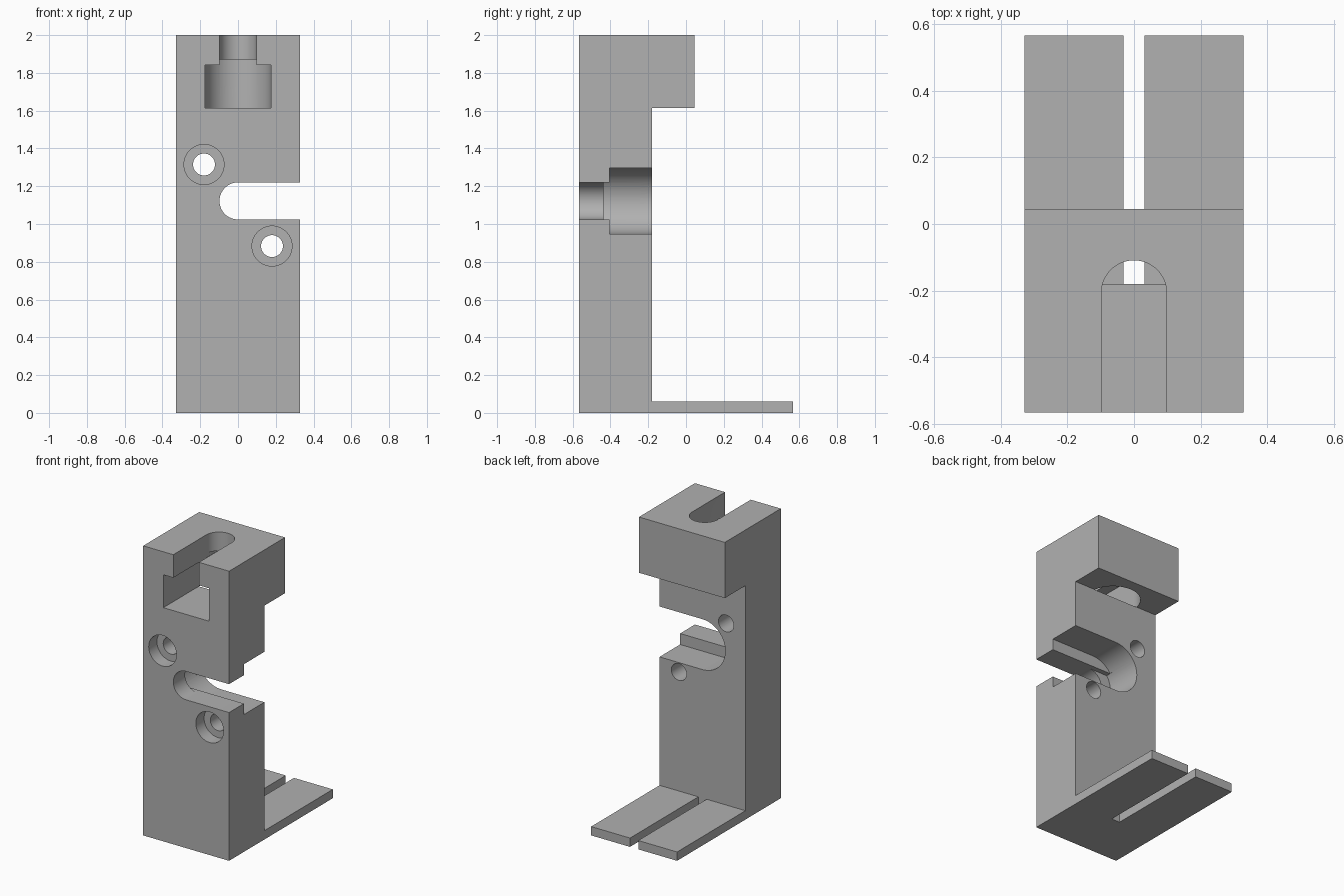
import bpy, bmesh, math

cube = bpy.data.objects.get("Cube")
if cube:
    bpy.data.objects.remove(cube, do_unlink=True)

HALF_W, FRONT, BACK, TOP = 0.328, -0.566, 0.566, 2.0
BODY_BACK, HEAD_BACK, HEAD_LOW, FOOT_TOP = -0.18, 0.045, 1.615, 0.061
FAR = 0.8                      # how far open-ended cutters reach

grey = bpy.data.materials.new("plain_grey")
grey.use_nodes = True
colour = (0.44, 0.44, 0.44, 1)
grey.diffuse_color = colour
grey.node_tree.nodes["Principled BSDF"].inputs["Base Color"].default_value = colour


def prism(name, outline, place, low, high):
    """Extrude a 2D outline from low to high; place maps (u, v, w) to xyz."""
    bm = bmesh.new()
    ends = [[bm.verts.new(place(u, v, w)) for u, v in outline] for w in (low, high)]
    bm.faces.new(ends[0])
    bm.faces.new(ends[1])
    n = len(outline)
    for i in range(n):
        j = (i + 1) % n
        bm.faces.new((ends[0][i], ends[0][j], ends[1][j], ends[1][i]))
    bmesh.ops.recalc_face_normals(bm, faces=bm.faces)
    mesh = bpy.data.meshes.new(name)
    bm.to_mesh(mesh)
    bm.free()
    mesh.materials.append(grey)
    obj = bpy.data.objects.new(name, mesh)
    bpy.context.collection.objects.link(obj)
    return obj


def circle(u, v, r, n=48):
    return [(u + r * math.cos(math.tau * i / n), v + r * math.sin(math.tau * i / n))
            for i in range(n)]


def slot(half, radius, n=32):
    """Channel open toward +u, closed by an arc about the origin at -u."""
    a = math.asin(half / radius)
    arc = [math.pi - a + 2 * a * i / n for i in range(n + 1)]
    return ([(FAR, half)] + [(radius * math.cos(t), radius * math.sin(t)) for t in arc]
            + [(FAR, -half)])


def along_y(u, v, w):
    return (u, w, v)


def cut(target, cutter):
    cutter.hide_render = True
    mod = target.modifiers.new(cutter.name, 'BOOLEAN')
    mod.operation, mod.solver, mod.object = 'DIFFERENCE', 'EXACT', cutter
    bpy.context.view_layer.objects.active = target
    bpy.ops.object.modifier_apply(modifier=mod.name)
    bpy.data.objects.remove(cutter, do_unlink=True)


# Upright body with overhanging head and thin foot, from the side profile
bracket = prism("bracket_body", [
    (FRONT, 0), (BACK, 0), (BACK, FOOT_TOP), (BODY_BACK, FOOT_TOP),
    (BODY_BACK, HEAD_LOW), (HEAD_BACK, HEAD_LOW), (HEAD_BACK, TOP), (FRONT, TOP)],
    lambda u, v, w: (w, u, v), -HALF_W, HALF_W)

# Slit through the foot
s = 0.0315
cut(bracket, prism("foot_slit", [(-s, BODY_BACK), (s, BODY_BACK), (s, FAR), (-s, FAR)],
                   lambda u, v, w: (u, v, w), -0.1, FOOT_TOP + 0.02))

# Stepped slots: narrow neck, thin bridging step, wide pocket
NECK, POCKET = 0.098, 0.174


def stepped_slot(name, place, outer, step, shelf, inner):
    mid = (shelf + inner) / 2
    for part, half, radius, lo, hi in (("pocket", POCKET, POCKET, shelf, inner),
                                       ("step", NECK, POCKET, step, mid),
                                       ("neck", NECK, NECK, outer, mid)):
        cut(bracket, prism(name + "_" + part, slot(half, radius), place, lo, hi))


# Head slot opens to the front, side slot opens to +x
stepped_slot("head_slot", lambda u, v, w: (v, -0.207 - u, w),
             TOP + 0.1, 1.87, 1.841, HEAD_LOW - 0.001)
stepped_slot("side_slot", lambda u, v, w: (u, w, 1.122 + v),
             FRONT - 0.1, -0.438, -0.404, BODY_BACK + 0.1)

# Counterbored screw holes
for x, z in ((-0.18, 1.315), (0.18, 0.883)):
    cut(bracket, prism("screw_hole", circle(x, z, 0.058), along_y, FRONT - 0.1, BODY_BACK + 0.1))
    cut(bracket, prism("screw_recess", circle(x, z, 0.106), along_y, FRONT - 0.1, FRONT + 0.09))

# Smooth the curved walls, keep the edges crisp
bpy.ops.object.select_all(action='DESELECT')
bracket.select_set(True)
bpy.context.view_layer.objects.active = bracket
bpy.ops.object.shade_smooth_by_angle(angle=math.radians(25))
